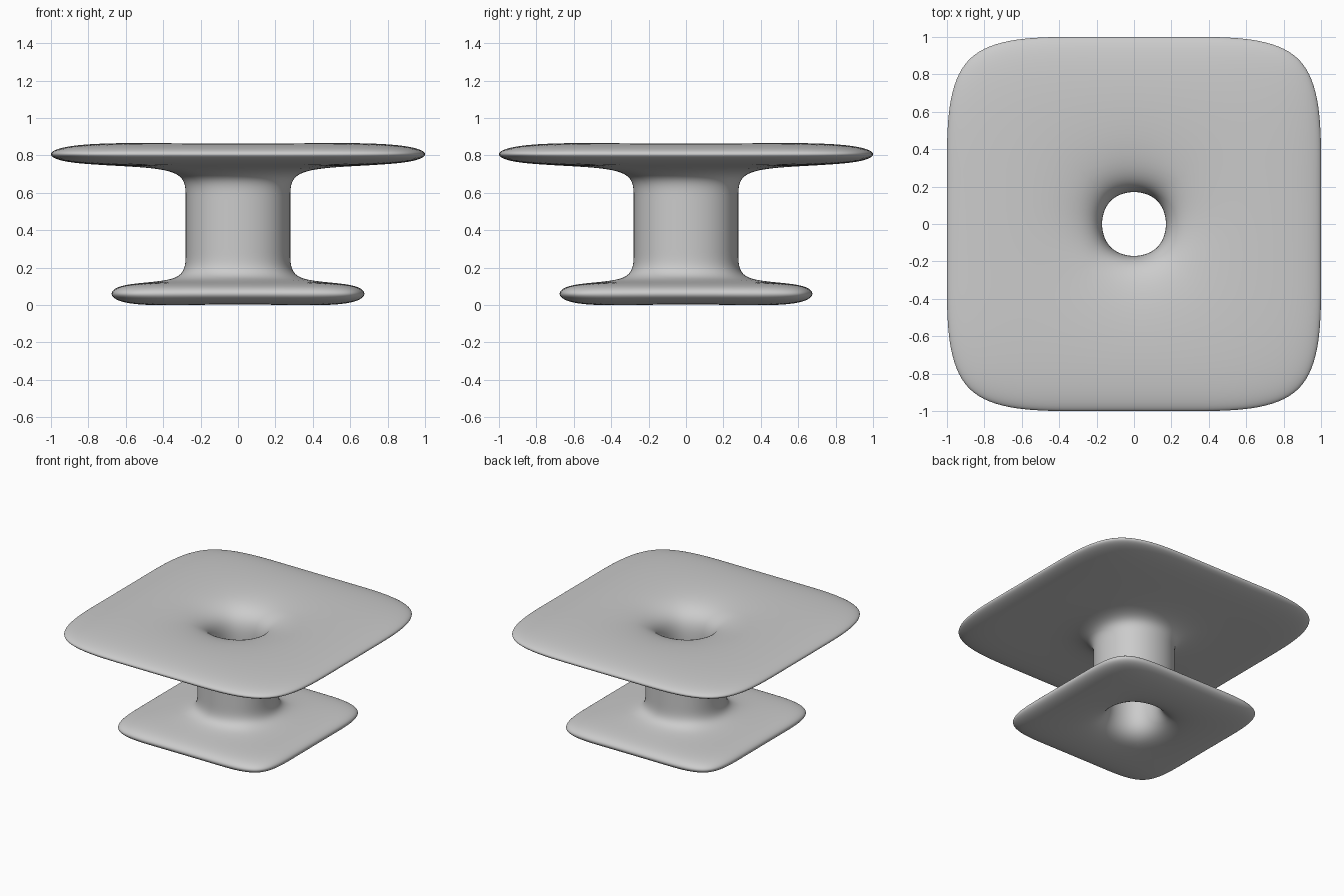
import bpy, bmesh

if "Cube" in bpy.data.objects:
    bpy.data.objects.remove(bpy.data.objects["Cube"])

bm = bmesh.new()


def spin(pts, z):
    """Repeat one quarter of a ring four times around z."""
    ring = []
    for k in range(4):
        for x, y in pts:
            for _ in range(k):
                x, y = -y, x
            ring.append(bm.verts.new((x, y, z)))
    return ring


def rim(r, z, p=0.25):
    return spin([(r, -p), (r, p), (r, r)], z)


def neck(s, z):
    return spin([(s, s)], z)


def join(a, b):
    """Quads between two neighbouring rings (12 or 4 points each)."""
    if len(a) == len(b):
        n = len(a)
        for i in range(n):
            j = (i + 1) % n
            bm.faces.new((a[i], a[j], b[j], b[i]))
        return
    outer, inner = (a, b) if len(a) > len(b) else (b, a)
    for k in range(4):
        o = [outer[(3 * k + i) % 12] for i in range(4)]
        bm.faces.new((inner[k - 1], o[0], o[1], inner[k]))
        bm.faces.new((inner[k], o[1], o[2], o[3]))


TOP, BASE = 1.033, 0.694      # plate half widths
WALL, HOLE = 0.305, 0.186     # column outside and bore half widths

rings = [
    # top face, then down the bore
    rim(TOP, 0.87), neck(HOLE, 0.87), neck(HOLE, 0.60),
    neck(HOLE, 0.26), neck(HOLE, -0.005),
    # base plate, then up the outside of the column
    rim(BASE, -0.005), rim(BASE, 0.12), neck(WALL, 0.12),
    neck(WALL, 0.26), neck(WALL, 0.60), neck(WALL, 0.745),
    # underside of the top plate
    rim(TOP, 0.745),
]
for i, ring in enumerate(rings):
    join(ring, rings[(i + 1) % len(rings)])

bmesh.ops.recalc_face_normals(bm, faces=bm.faces)
for f in bm.faces:
    f.smooth = True
mesh = bpy.data.meshes.new("pedestal_table")
bm.to_mesh(mesh)
bm.free()

# Smooth the cage into the soft hollow spool shape
table = bpy.data.objects.new("pedestal_table", mesh)
bpy.context.collection.objects.link(table)
sub = table.modifiers.new("smooth", 'SUBSURF')
sub.levels = sub.render_levels = 4
